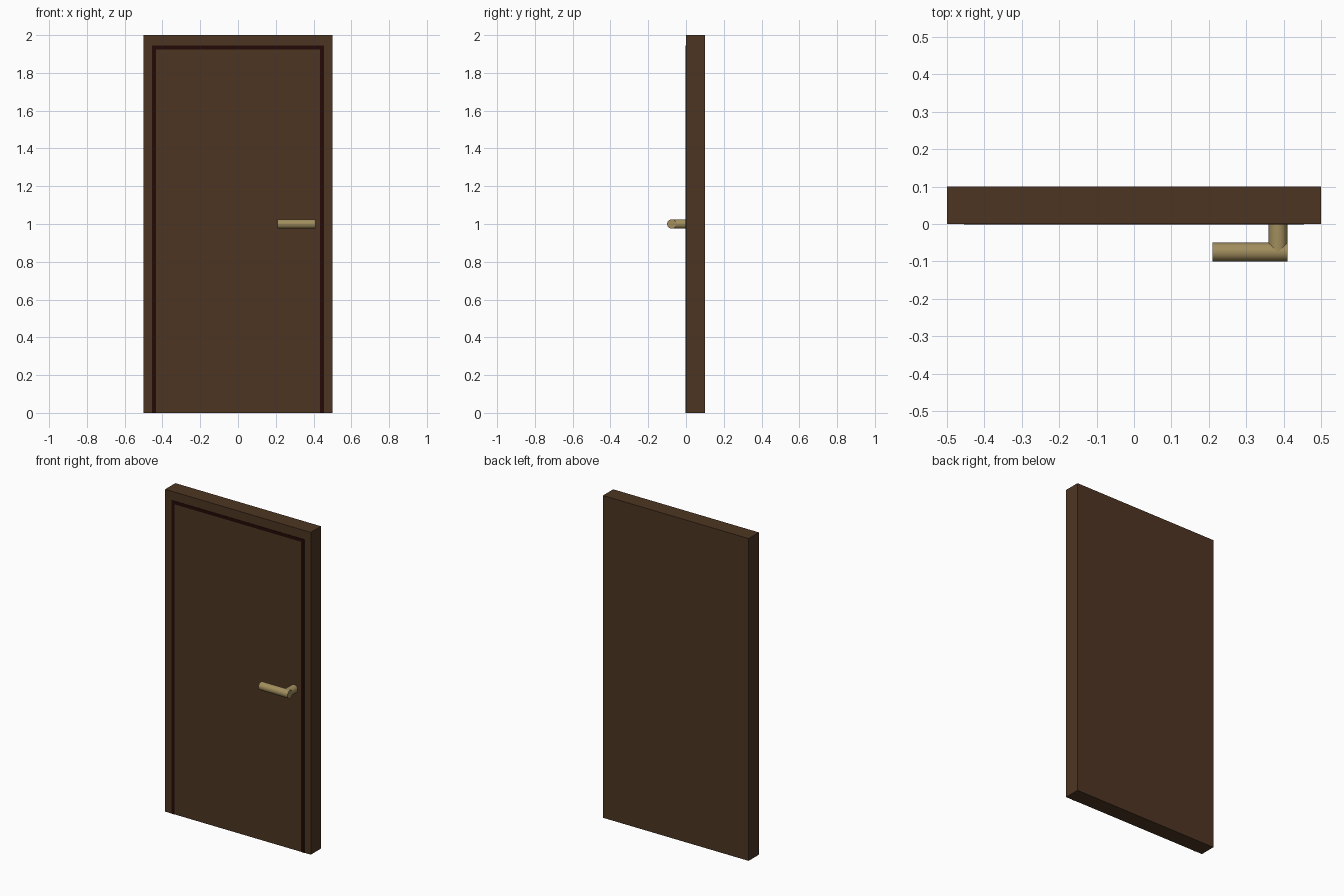
import bpy
from math import pi

if "Cube" in bpy.data.objects:
    bpy.data.objects.remove(bpy.data.objects["Cube"], do_unlink=True)


def material(name, rgb):
    mat = bpy.data.materials.new(name)
    mat.use_nodes = True
    mat.diffuse_color = (*rgb, 1)
    mat.node_tree.nodes["Principled BSDF"].inputs["Base Color"].default_value = (*rgb, 1)
    return mat


def box(name, low, high, mat):
    centre = [(a + b) / 2 for a, b in zip(low, high)]
    bpy.ops.mesh.primitive_cube_add(size=1, location=centre)
    obj = bpy.context.object
    obj.name = name
    obj.scale = [b - a for a, b in zip(low, high)]
    bpy.ops.object.transform_apply(location=False, rotation=False, scale=True)
    obj.data.materials.append(mat)
    return obj


def rod(name, centre, length, rotation, mat):
    bpy.ops.mesh.primitive_cylinder_add(
        vertices=32, radius=0.025, depth=length, location=centre, rotation=rotation)
    obj = bpy.context.object
    obj.name = name
    obj.data.materials.append(mat)
    bpy.ops.object.shade_smooth_by_angle()
    return obj


wood = material("brown wood", (0.075, 0.036, 0.016))
dark = material("dark seam", (0.017, 0.003, 0.002))
brass = material("dull brass", (0.36, 0.27, 0.11))

# Door slab
box("door_slab", (-0.5, 0, 0), (0.5, 0.1, 2), wood)

# Thin dark seam between the leaf and its frame
inner, outer, top, proud = 0.435, 0.455, 1.945, -0.002
for side, sign in (("left", 1), ("right", -1)):
    xs = sorted((sign * inner, sign * outer))
    box(side + "_seam", (xs[0], proud, 0), (xs[1], 0.001, top), dark)
box("top_seam", (-inner, proud, top - 0.02), (inner, 0.001, top), dark)

# Lever handle: stem out of the door, grip across it
rod("handle_stem", (0.385, -0.0375, 1), 0.075, (pi / 2, 0, 0), brass)
rod("handle_grip", (0.31, -0.075, 1), 0.2, (0, pi / 2, 0), brass)
